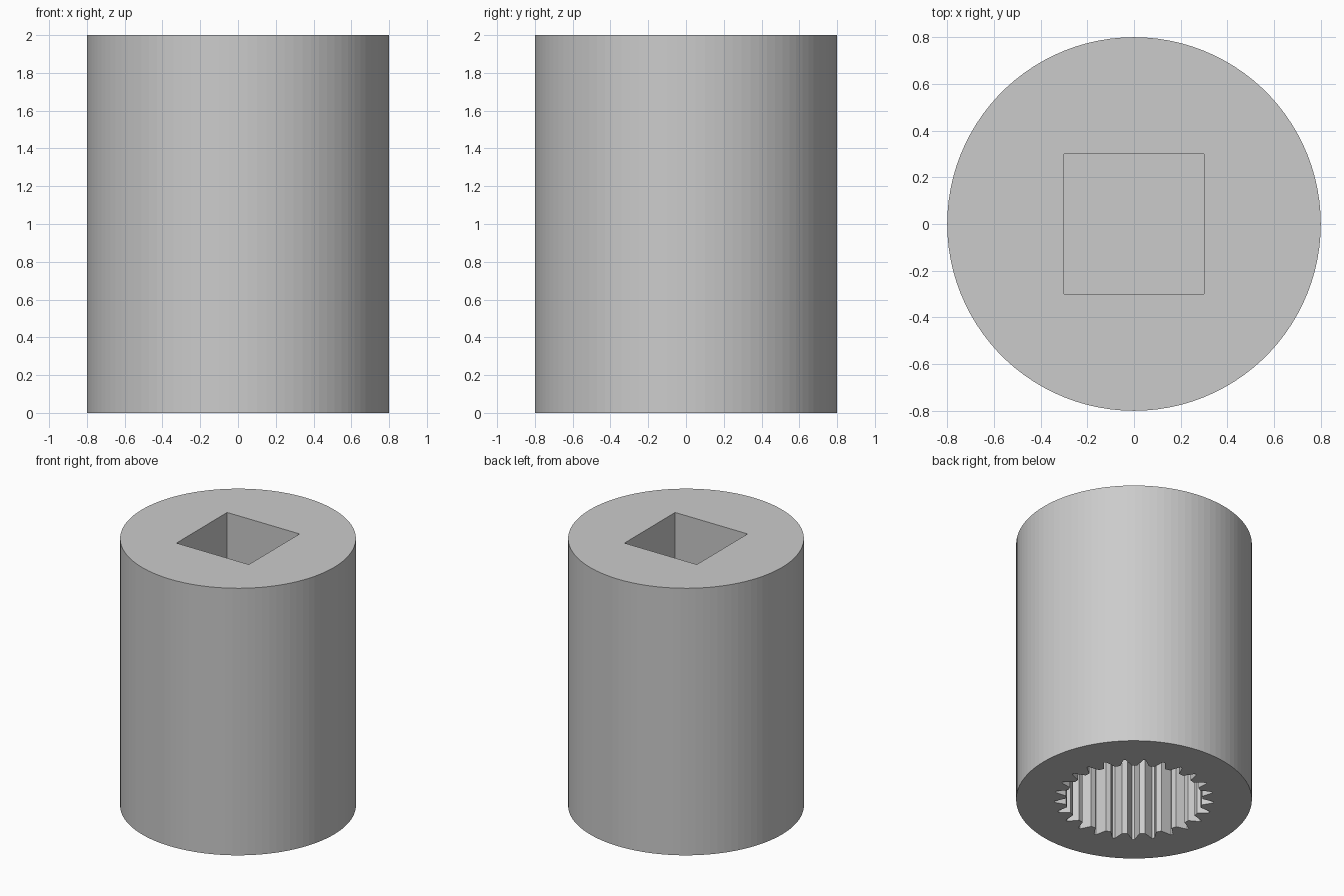
import bpy, bmesh
from math import cos, sin, pi

cube = bpy.data.objects.get("Cube")
if cube:
    bpy.data.objects.remove(cube, do_unlink=True)

HEIGHT, RADIUS, SIDES = 2.0, 0.8, 100
SQUARE_HALF, SQUARE_DEPTH = 0.3, 0.8
TEETH, ROOT, TIP, SPLINE_DEPTH = 25, 0.465, 0.54, 0.8

grey = bpy.data.materials.new("plain grey")
grey.use_nodes = True
colour = (0.6, 0.6, 0.6, 1)
grey.diffuse_color = colour
grey.node_tree.nodes["Principled BSDF"].inputs["Base Color"].default_value = colour

bm = bmesh.new()


def polar(radius, angle):
    return radius * cos(angle), radius * sin(angle)


def loop(points, z):
    """Closed ring of edges at height z."""
    verts = [bm.verts.new((x, y, z)) for x, y in points]
    edges = [bm.edges.new((a, b)) for a, b in zip(verts, verts[1:] + verts[:1])]
    return verts, edges


def wall(low, high):
    """Quads joining two matching rings."""
    n = len(low)
    for i in range(n):
        j = (i + 1) % n
        bm.faces.new((low[i], low[j], high[j], high[i]))


def ring_face(outer, inner):
    """Flat face with a hole."""
    bmesh.ops.triangle_fill(bm, edges=outer + inner, use_beauty=True)


# Profiles
circle = [polar(RADIUS, 2 * pi * i / SIDES) for i in range(SIDES)]
s = SQUARE_HALF
square = [(-s, -s), (s, -s), (s, s), (-s, s)]
pitch = 2 * pi / TEETH
spline = []
for i in range(TEETH):
    for radius, offset in ((ROOT, -0.34), (TIP, -0.06), (TIP, 0.06), (ROOT, 0.34)):
        spline.append(polar(radius, (i + offset) * pitch))

# Outer wall
base, base_edges = loop(circle, 0)
top, top_edges = loop(circle, HEIGHT)
wall(base, top)

# Square drive socket in the top
sq_rim, sq_edges = loop(square, HEIGHT)
sq_floor, _ = loop(square, HEIGHT - SQUARE_DEPTH)
wall(sq_floor, sq_rim)
bm.faces.new(sq_floor)
ring_face(top_edges, sq_edges)

# Toothed spline socket in the bottom
sp_rim, sp_edges = loop(spline, 0)
sp_roof, _ = loop(spline, SPLINE_DEPTH)
wall(sp_rim, sp_roof)
bm.faces.new(sp_roof)
ring_face(base_edges, sp_edges)

bmesh.ops.recalc_face_normals(bm, faces=bm.faces)
mesh = bpy.data.meshes.new("coupler_body")
bm.to_mesh(mesh)
bm.free()
mesh.materials.append(grey)
body = bpy.data.objects.new("coupler_body", mesh)
bpy.context.collection.objects.link(body)
